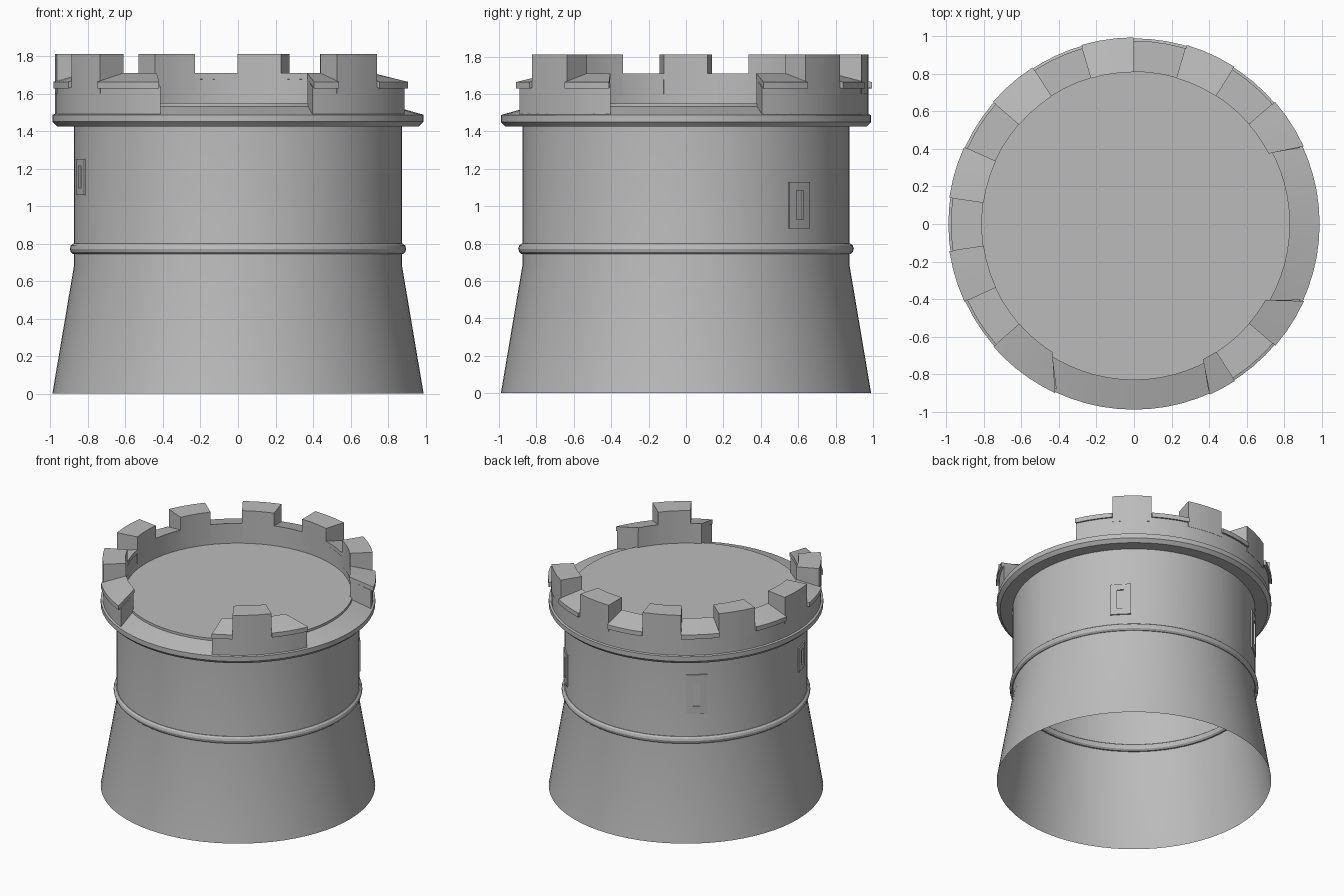
import bpy, bmesh
from math import radians, sin, cos, pi

old = bpy.data.objects.get("Cube")
if old:
    bpy.data.objects.remove(old, do_unlink=True)

# Single stone colour
stone = bpy.data.materials.new("grey_stone")
stone.use_nodes = True
COLOUR = (0.5, 0.5, 0.5, 1)
stone.diffuse_color = COLOUR
stone.node_tree.nodes["Principled BSDF"].inputs["Base Color"].default_value = COLOUR


def finish(name, bm):
    bmesh.ops.recalc_face_normals(bm, faces=bm.faces)
    mesh = bpy.data.meshes.new(name)
    bm.to_mesh(mesh)
    bm.free()
    mesh.materials.append(stone)
    obj = bpy.data.objects.new(name, mesh)
    bpy.context.collection.objects.link(obj)
    bpy.ops.object.select_all(action='DESELECT')
    obj.select_set(True)
    bpy.context.view_layer.objects.active = obj
    bpy.ops.object.shade_smooth_by_angle(angle=radians(25))
    return obj


def lathe(name, profile, closed=False, steps=72):
    """Spin an (r, z) profile all the way round."""
    bm = bmesh.new()
    rings = [[bm.verts.new((r * cos(2 * pi * i / steps), r * sin(2 * pi * i / steps), z))
              for i in range(steps)] for r, z in profile]
    pairs = list(zip(rings, rings[1:]))
    if closed:
        pairs.append((rings[-1], rings[0]))
    for low, high in pairs:
        for i in range(steps):
            j = (i + 1) % steps
            bm.faces.new((low[i], low[j], high[j], high[i]))
    return finish(name, bm), rings


def sector(name, start, end, profile):
    """Solid arc of an (r, z) profile; each end is (inner angle, outer angle)."""
    radii = [r for r, z in profile]
    r_in, r_out = min(radii), max(radii)
    steps = max(2, round(abs(end[1] - start[1]) / 5))
    bm = bmesh.new()
    rows = []
    for i in range(steps + 1):
        row = []
        for r, z in profile:
            t = (r - r_in) / (r_out - r_in)
            a = start[0] + (start[1] - start[0]) * t
            b = end[0] + (end[1] - end[0]) * t
            ang = radians(a + (b - a) * i / steps)
            row.append(bm.verts.new((r * cos(ang), r * sin(ang), z)))
        rows.append(row)
    n = len(profile)
    for one, two in zip(rows, rows[1:]):
        for k in range(n):
            m = (k + 1) % n
            bm.faces.new((one[k], one[m], two[m], two[k]))
    bm.faces.new(rows[0])
    bm.faces.new(rows[-1])
    return finish(name, bm)


def flat(a):
    return (a, a)


# Tower shell: flared base and straight drum, open underneath
lathe("tower_body", [(0.99, 0), (0.875, 0.68), (0.875, 1.43)])

# Rounded band round the drum
band = [(0.872 + 0.025 * cos(2 * pi * k / 10), 0.772 + 0.029 * sin(2 * pi * k / 10))
        for k in range(10)]
lathe("band_ring", band, closed=True)

# Overhanging ledge with a weathered slope on top
lathe("ledge", [(0.87, 1.425), (0.965, 1.425), (0.99, 1.45), (0.99, 1.487), (0.83, 1.532),
                (0.83, 1.425)], closed=True)

# Roof floor
bm = bmesh.new()
bmesh.ops.create_cone(bm, cap_ends=True, segments=72, radius1=0.832, radius2=0.832, depth=0.04)
bmesh.ops.translate(bm, verts=bm.verts, vec=(0, 0, 1.53))
finish("roof_floor", bm)

# Parapet: three broken stretches of wall with sloped tops
WALL = [(0.815, 1.5), (0.975, 1.48), (0.975, 1.635), (0.815, 1.68)]
CAP = [(0.81, 1.678), (0.995, 1.628), (0.995, 1.663), (0.81, 1.71)]
MERLON = [(0.812, 1.6), (0.977, 1.6), (0.977, 1.81), (0.812, 1.81)]
BREAK_A, BREAK_B = (27.6, 24.6), (237.6, 245)
BREAK_C, BREAK_D = (-63, -66), (-30, -24.4)
sector("parapet_long", BREAK_A, BREAK_B, WALL)
sector("parapet_short", BREAK_C, BREAK_D, WALL)

# Merlons
PITCH, HALF = 360 / 11, 8.3
centres = [49.2 + PITCH * i for i in range(6)]
for i, c in enumerate(centres + [-49]):
    sector(f"merlon_{i + 1}", flat(c - HALF), flat(c + HALF), MERLON)

# Sloped sills between the merlons and out to the broken ends
for i, c in enumerate(centres[:-1]):
    sector(f"sill_{i + 1}", flat(c + HALF), flat(c + PITCH - HALF), CAP)
sector("sill_end_a", BREAK_A, flat(centres[0] - HALF), CAP)
sector("sill_end_b", flat(centres[-1] + HALF), BREAK_B, CAP)
sector("sill_end_c", BREAK_C, flat(-49 - HALF), CAP)
sector("sill_end_d", flat(-49 + HALF), BREAK_D, CAP)


# Arrow slits: shallow raised frames round a narrow opening
def arrow_slit(name, angle, z, width, height):
    half = width / 2 / 0.88 * 180 / pi
    slit = half * 0.33
    low, high = z - height / 2, z + height / 2
    lip = height * 0.19

    def bar(part, a, b, z0, z1):
        sector(f"{name}_{part}", flat(angle + a), flat(angle + b),
               [(0.868, z0), (0.884, z0), (0.884, z1), (0.868, z1)])
    bar("jamb_1", -half, -slit, low, high)
    bar("jamb_2", slit, half, low, high)
    bar("bottom", -slit, slit, low, low + lip)
    bar("top", -slit, slit, high - lip, high)


arrow_slit("arrow_slit_low", 43.6, 1.005, 0.15, 0.25)
arrow_slit("arrow_slit_tall", 130, 1.137, 0.155, 0.31)
arrow_slit("arrow_slit_small", 197, 1.155, 0.14, 0.19)
